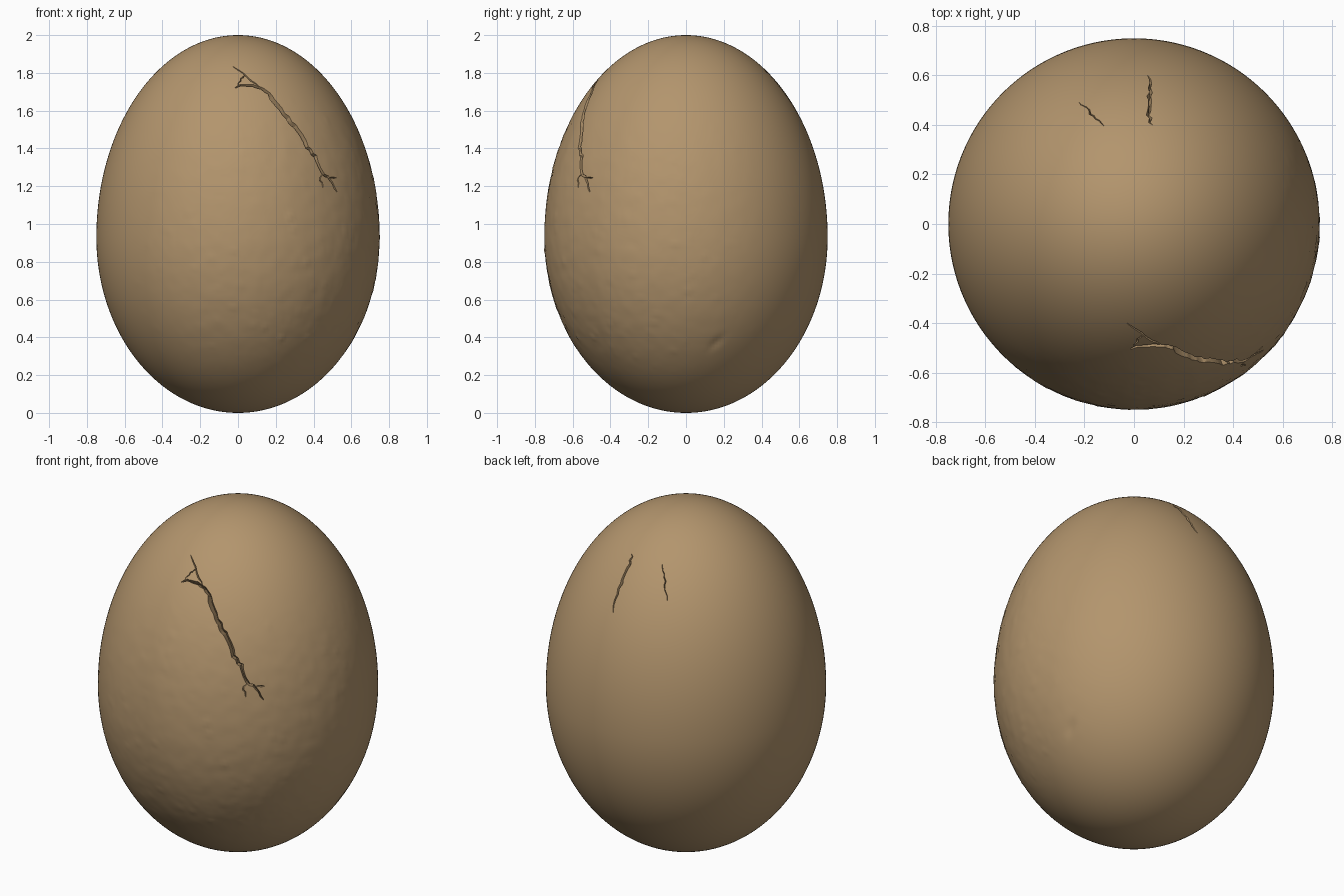
import bpy, bmesh, math, random
from mathutils import Vector, noise

random.seed(4)
if "Cube" in bpy.data.objects:
    bpy.data.objects.remove(bpy.data.objects["Cube"], do_unlink=True)

RADIUS, WAIST, TOP = 0.75, 0.93, 1.07

shell_mat = bpy.data.materials.new("tan eggshell")
shell_mat.use_nodes = True
color = (0.45, 0.30, 0.153, 1)
shell_mat.diffuse_color = color
bsdf = shell_mat.node_tree.nodes["Principled BSDF"]
bsdf.inputs["Base Color"].default_value = color
bsdf.inputs["Roughness"].default_value = 0.8


def smooth(a, b, t):
    t = max(0, min(1, (t - a) / (b - a)))
    return t * t * (3 - 2 * t)


def shell_normal(p):
    height = TOP if p.z > WAIST else WAIST
    return Vector((p.x / RADIUS**2, p.y / RADIUS**2, (p.z - WAIST) / height**2)).normalized()


def on_front(x, z):
    r = RADIUS * math.sqrt(1 - ((z - WAIST) / TOP) ** 2)
    return Vector((x, -math.sqrt(r * r - x * x), z))


def on_top(x, y):
    return Vector((x, y, WAIST + TOP * math.sqrt(1 - (x * x + y * y) / RADIUS**2)))


# Egg shell: sphere stretched more above the waist than below
bm = bmesh.new()
bmesh.ops.create_uvsphere(bm, u_segments=256, v_segments=160, radius=1)
dent = Vector((0.5, 0.16, 0.37))
for v in bm.verts:
    c = v.co
    c.x, c.y, c.z = c.x * RADIUS, c.y * RADIUS, WAIST + c.z * (TOP if c.z > 0 else WAIST)
    # Faint grain and pimples, strongest on the front
    facing = (0.6 * c.x - 0.8 * c.y) / RADIUS
    mask = smooth(-0.1, 0.8, facing) * smooth(0.1, 0.5, c.z) * (1 - smooth(1.3, 1.75, c.z))
    grain = noise.noise(c * 14) * 0.0016 + noise.noise(c * 32) * 0.0008
    pimple = max(0, noise.noise(c * 24 + Vector((5, 2, 9))) - 0.42) * 0.012
    off = c - dent
    slant = off.y * 0.75 + off.z * 0.66
    across = off.z * 0.75 - off.y * 0.66
    scar = math.exp(-(slant / 0.05) ** 2 - (across / 0.018) ** 2) if c.x > 0 else 0
    v.co = c + shell_normal(c) * (mask * (grain + pimple) - 0.006 * scar)
mesh = bpy.data.meshes.new("egg_shell")
bm.to_mesh(mesh)
bm.free()
mesh.materials.append(shell_mat)
egg = bpy.data.objects.new("egg_shell", mesh)
bpy.context.collection.objects.link(egg)
bpy.context.view_layer.objects.active = egg
egg.select_set(True)


def carve_crack(name, points, width, depth):
    """Cut a jagged V groove that tapers to both ends."""
    path = []
    for a, b in zip(points, points[1:]):
        side = (b - a).cross(shell_normal(a)).normalized()
        path.append(a)
        for t in (0.35, 0.7):
            path.append(a.lerp(b, t) + side * random.uniform(-0.008, 0.008))
    path.append(points[-1])
    cut = bmesh.new()
    rings = []
    last = len(path) - 1
    for i, p in enumerate(path):
        n = shell_normal(p)
        along = path[min(i + 1, last)] - path[max(i - 1, 0)]
        side = along.cross(n).normalized()
        taper = 0.25 + 0.75 * math.sin(math.pi * i / last) ** 0.6
        w = width * taper * random.uniform(0.75, 1.2)
        d = depth * taper
        rings.append([cut.verts.new(q) for q in
                      (p + n * 0.02 + side * w, p + n * 0.02 - side * w, p - n * d)])
    for a, b in zip(rings, rings[1:]):
        for k in range(3):
            m = (k + 1) % 3
            cut.faces.new((a[k], a[m], b[m], b[k]))
    cut.faces.new(rings[0])
    cut.faces.new(rings[-1])
    bmesh.ops.recalc_face_normals(cut, faces=cut.faces)
    bmesh.ops.triangulate(cut, faces=cut.faces)
    cut_mesh = bpy.data.meshes.new(name)
    cut.to_mesh(cut_mesh)
    cut.free()
    cut_mesh.materials.append(shell_mat)
    cutter = bpy.data.objects.new(name, cut_mesh)
    cutter.hide_render = True
    bpy.context.collection.objects.link(cutter)
    mod = egg.modifiers.new(name, "BOOLEAN")
    mod.operation, mod.solver, mod.object = "DIFFERENCE", "EXACT", cutter
    bpy.ops.object.modifier_apply(modifier=mod.name)
    bpy.data.objects.remove(cutter, do_unlink=True)


# Long front crack with its forks
main = [(-0.015, 1.72), (0.03, 1.735), (0.1, 1.725), (0.165, 1.69), (0.225, 1.61), (0.275, 1.54),
        (0.31, 1.505), (0.365, 1.405), (0.41, 1.36), (0.445, 1.275), (0.487, 1.235), (0.524, 1.17)]
carve_crack("main_crack", [on_front(*p) for p in main], 0.016, 0.05)
forks = [
    [(-0.03, 1.835), (0.05, 1.775), (0.115, 1.722)],
    [(0.0, 1.73), (0.015, 1.77), (0.04, 1.785)],
    [(0.45, 1.265), (0.435, 1.23), (0.45, 1.19)],
    [(0.48, 1.24), (0.52, 1.245)],
]
for i, fork in enumerate(forks):
    carve_crack(f"fork_crack_{i}", [on_front(*p) for p in fork], 0.008, 0.014)

# Two short cracks on the back of the crown
back = [(0.055, 0.6), (0.062, 0.55), (0.065, 0.5), (0.055, 0.44), (0.075, 0.4)]
carve_crack("back_crack", [on_top(*p) for p in back], 0.012, 0.03)
hairline = [(-0.225, 0.495), (-0.18, 0.46), (-0.155, 0.425), (-0.12, 0.395)]
carve_crack("hairline_crack", [on_top(*p) for p in hairline], 0.007, 0.012)

bpy.ops.object.shade_smooth_by_angle(angle=math.radians(30))
